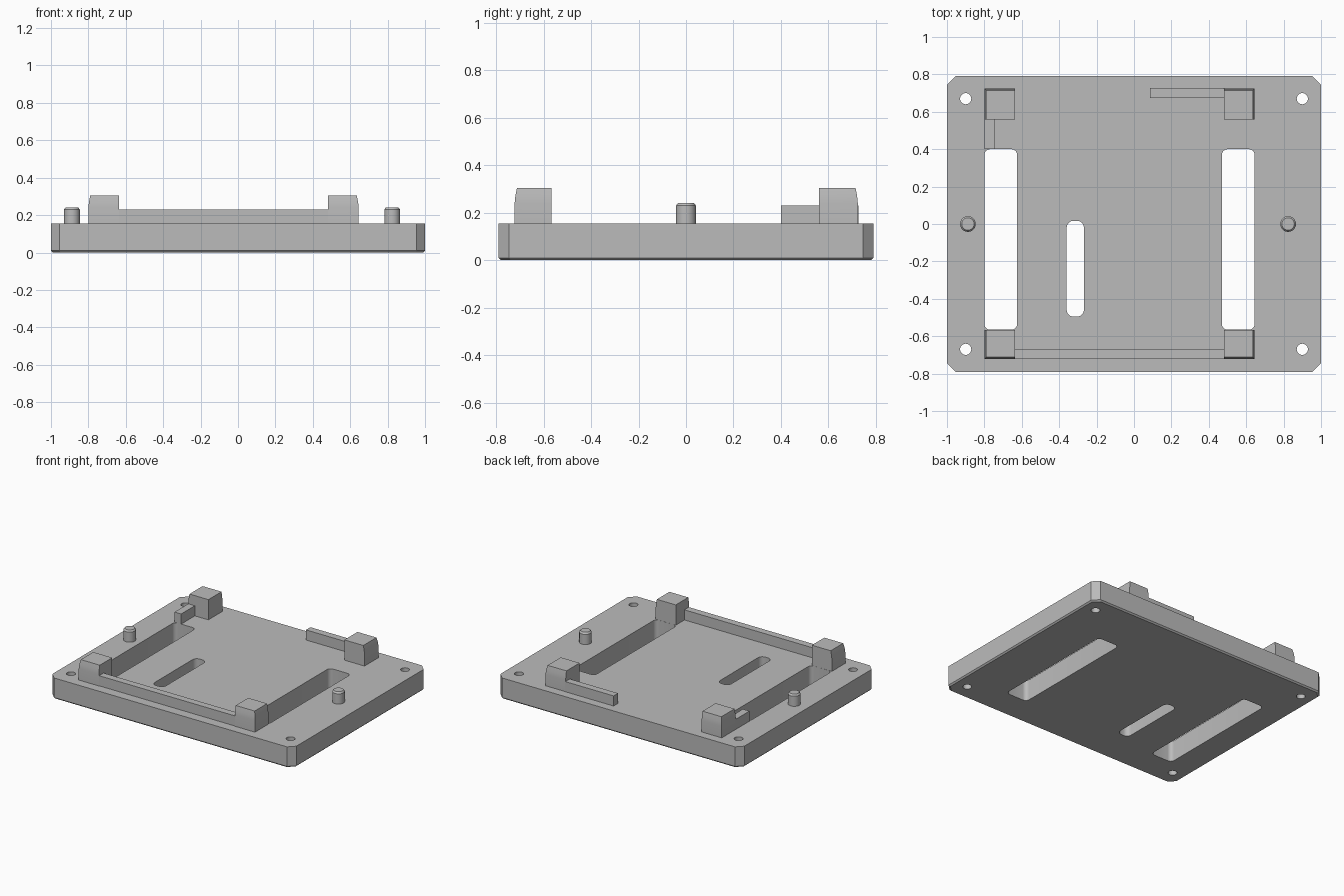
import bpy, bmesh, math
from mathutils import Vector

cube = bpy.data.objects.get("Cube")
if cube:
    bpy.data.objects.remove(cube, do_unlink=True)

GREY = (0.5, 0.5, 0.5, 1)
mat = bpy.data.materials.new("matte grey")
mat.use_nodes = True
mat.diffuse_color = GREY
mat.node_tree.nodes["Principled BSDF"].inputs["Base Color"].default_value = GREY

TOP = 0.155       # upper face of the base
RAIL_TOP = 0.23
POST_TOP = 0.305
Y_HALF = 0.79


def finish(bm, name):
    bmesh.ops.recalc_face_normals(bm, faces=bm.faces)
    mesh = bpy.data.meshes.new(name)
    bm.to_mesh(mesh)
    bm.free()
    mesh.materials.append(mat)
    obj = bpy.data.objects.new(name, mesh)
    bpy.context.collection.objects.link(obj)
    bpy.ops.object.select_all(action='DESELECT')
    bpy.context.view_layer.objects.active = obj
    obj.select_set(True)
    bpy.ops.object.shade_smooth_by_angle(angle=math.radians(30))
    return obj


def rounded(x0, x1, y0, y1, r, steps):
    """Rectangle outline with rounded corners (one step gives a chamfer)."""
    pts = []
    corners = ((x1 - r, y1 - r), (x0 + r, y1 - r), (x0 + r, y0 + r), (x1 - r, y0 + r))
    for i, (cx, cy) in enumerate(corners):
        for s in range(steps + 1):
            a = (i + s / steps) * math.pi / 2
            pts.append((cx + r * math.cos(a), cy + r * math.sin(a)))
    return pts


def circle(cx, cy, r, n=32):
    return [(cx + r * math.cos(k * math.tau / n), cy + r * math.sin(k * math.tau / n))
            for k in range(n)]


def ring(bm, pts, z):
    return [bm.verts.new((x, y, z)) for x, y in pts]


def bridge(bm, a, b):
    for i in range(len(a)):
        j = (i + 1) % len(a)
        bm.faces.new((a[i], a[j], b[j], b[i]))


def loft(name, sections):
    """Solid through a stack of (outline, height) sections."""
    bm = bmesh.new()
    rings = [ring(bm, pts, z) for pts, z in sections]
    for a, b in zip(rings, rings[1:]):
        bridge(bm, a, b)
    bm.faces.new(rings[0])
    bm.faces.new(rings[-1])
    return finish(bm, name)


# Base plate with slots and corner holes
bm = bmesh.new()
outline = rounded(-1, 1, -Y_HALF, Y_HALF, 0.045, 1)
inset = rounded(-0.99, 0.99, -Y_HALF + 0.01, Y_HALF - 0.01, 0.042, 1)
lower, middle, upper = ring(bm, inset, 0), ring(bm, outline, 0.01), ring(bm, outline, TOP)
bridge(bm, lower, middle)
bridge(bm, middle, upper)
caps = [[lower], [upper]]
openings = [rounded(-0.8, -0.625, -0.565, 0.4, 0.03, 6),
            rounded(0.47, 0.645, -0.565, 0.4, 0.03, 6),
            rounded(-0.36, -0.268, -0.495, 0.017, 0.036, 6)]
openings += [circle(sx * 0.9, sy * 0.67, 0.03) for sx in (-1, 1) for sy in (-1, 1)]
for pts in openings:
    low, high = ring(bm, pts, 0), ring(bm, pts, TOP)
    bridge(bm, low, high)
    caps[0].append(low)
    caps[1].append(high)
for loops in caps:
    edges = [bm.edges.get((lp[i - 1], lp[i])) for lp in loops for i in range(len(lp))]
    bmesh.ops.triangle_fill(bm, edges=edges, use_beauty=True)
finish(bm, "base_plate")


# Corner posts whose outward faces lean in near the top
def post(name, x0, x1, y0, y1, sx, sy):
    sections = []
    for z, d in ((TOP - 0.01, 0), (0.24, 0), (0.27, 0.003), (POST_TOP, 0.01)):
        xa, xb = (x0 + d, x1) if sx < 0 else (x0, x1 - d)
        ya, yb = (y0 + d, y1) if sy < 0 else (y0, y1 - d)
        sections.append((((xa, ya), (xb, ya), (xb, yb), (xa, yb)), z))
    loft(name, sections)


for side, sx, x0, x1 in (("right", -1, -0.8, -0.635), ("left", 1, 0.48, 0.645)):
    post("front_" + side + "_post", x0, x1, -0.722, -0.566, sx, -1)
    post("back_" + side + "_post", x0, x1, 0.56, 0.724, sx, 1)


# Low rails between the posts
def rail(name, x0, x1, y0, y1):
    pts = ((x0, y0), (x1, y0), (x1, y1), (x0, y1))
    loft(name, [(pts, TOP - 0.01), (pts, RAIL_TOP)])


rail("front_rail", -0.64, 0.485, -0.719, -0.667)
rail("back_rail", 0.085, 0.485, 0.674, 0.726)
rail("right_rail", -0.8, -0.746, 0.4, 0.565)

# Locating pegs with chamfered tips
for name, x in (("right_peg", -0.888), ("left_peg", 0.824)):
    loft(name, [(circle(x, 0, 0.042), TOP - 0.01), (circle(x, 0, 0.042), 0.23),
                (circle(x, 0, 0.033), 0.242)])
